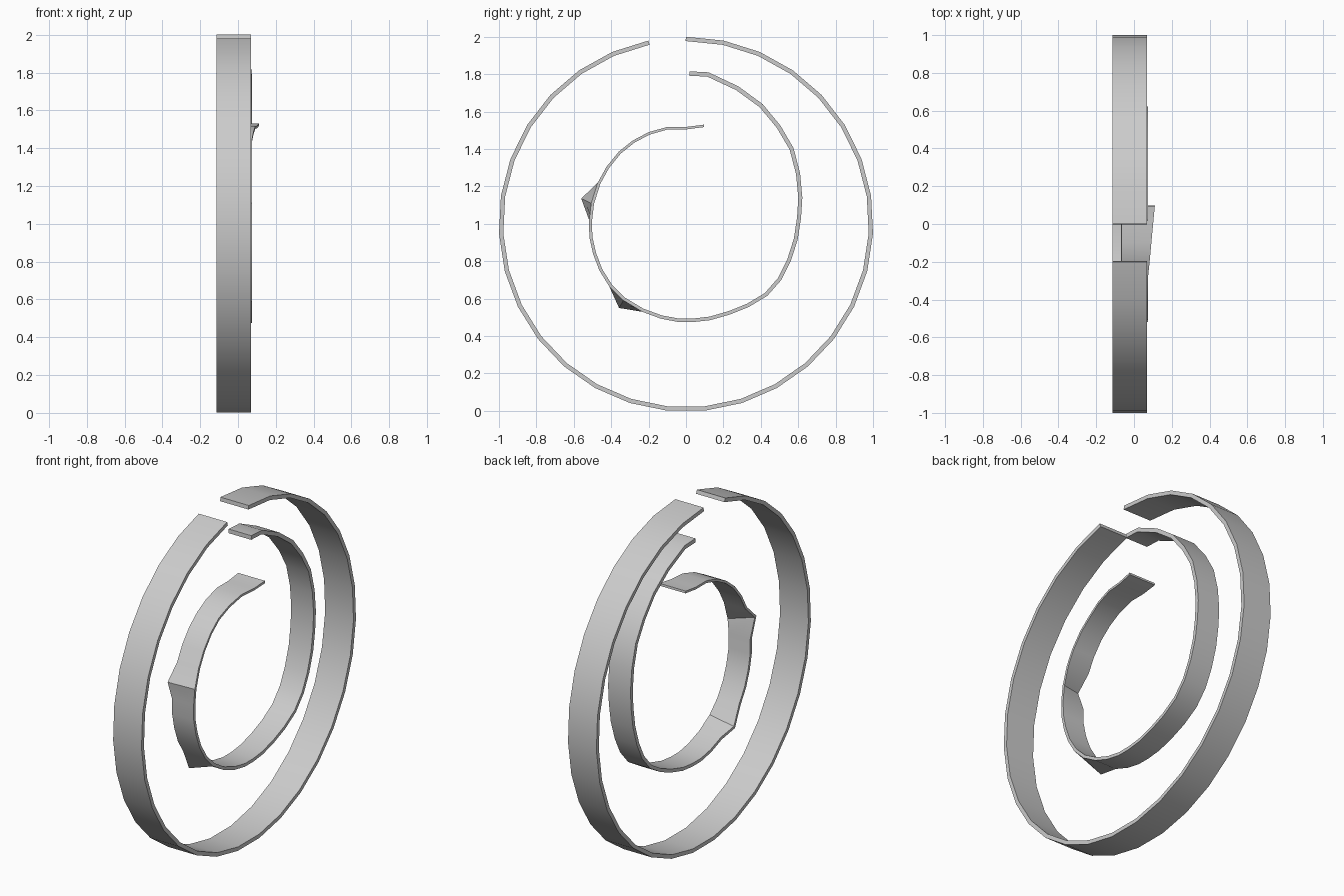
import bpy, bmesh, math
from mathutils import Vector

if "Cube" in bpy.data.objects:
    bpy.data.objects.remove(bpy.data.objects["Cube"])


def band(name, path, thick, x_left, x_right, flares=None):
    """Sweep a rectangular strip along a clockwise (y, z) path of outer points.
    thick, x_left and x_right are functions of t in 0..1.
    flares: {index: (y, z)} moves the left edge of that section."""
    flares = flares or {}
    pts = [Vector(p) for p in path]
    n = len(pts)
    bm = bmesh.new()
    sections = []
    for i, p in enumerate(pts):
        t = i / (n - 1)
        tan = (pts[min(i + 1, n - 1)] - pts[max(i - 1, 0)]).normalized()
        inward = Vector((tan.y, -tan.x)) * thick(t)
        left = Vector(flares.get(i, p))
        sections.append([bm.verts.new((x, q.x, q.y)) for x, q in (
            (x_left(t), left), (x_right(t), p),
            (x_right(t), p + inward), (x_left(t), left + inward))])
    for a, b in zip(sections, sections[1:]):
        for k in range(4):
            m = (k + 1) % 4
            bm.faces.new((a[k], a[m], b[m], b[k]))
    bm.faces.new(sections[0])
    bm.faces.new(sections[-1])
    bmesh.ops.recalc_face_normals(bm, faces=bm.faces)
    me = bpy.data.meshes.new(name)
    bm.to_mesh(me)
    bm.free()
    ob = bpy.data.objects.new(name, me)
    bpy.context.collection.objects.link(ob)
    bpy.ops.object.select_all(action='DESELECT')
    bpy.context.view_layer.objects.active = ob
    ob.select_set(True)
    bpy.ops.object.shade_smooth_by_angle(angle=math.radians(35))
    return ob


# Outer hoop: 31-sided ring with one segment left open at the top
N = 31
outer = [(1.001 * math.sin(2 * math.pi * i / N),
          0.998 + 1.002 * math.cos(2 * math.pi * i / N)) for i in range(N)]
band("outer_hoop", outer, lambda t: 0.023, lambda t: -0.115, lambda t: 0.07)

# Inner spiral strip: thins along its length, twists aside at its end
inner = [(0.02, 1.815), (0.12, 1.81), (0.28, 1.735), (0.41, 1.64),
         (0.505, 1.525), (0.575, 1.405), (0.61, 1.27), (0.622, 1.14),
         (0.615, 1.03), (0.597, 0.915), (0.56, 0.80), (0.51, 0.70),
         (0.435, 0.615), (0.335, 0.555), (0.235, 0.515), (0.13, 0.485),
         (0.04, 0.475), (-0.04, 0.475), (-0.135, 0.493), (-0.235, 0.53),
         (-0.335, 0.59), (-0.41, 0.665), (-0.463, 0.75), (-0.497, 0.84),
         (-0.517, 0.93), (-0.518, 1.02), (-0.507, 1.11), (-0.472, 1.22),
         (-0.425, 1.305), (-0.36, 1.385), (-0.285, 1.445), (-0.2, 1.49),
         (-0.1, 1.518), (0.0, 1.518), (0.095, 1.53)]
band("inner_spiral", inner,
     lambda t: 0.024 - 0.011 * t,
     lambda t: -0.075 + 0.01 * t,
     lambda t: 0.073 + max(0, t - 0.88) * 0.31,
     flares={20: (-0.358, 0.55), 26: (-0.56, 1.135)})
